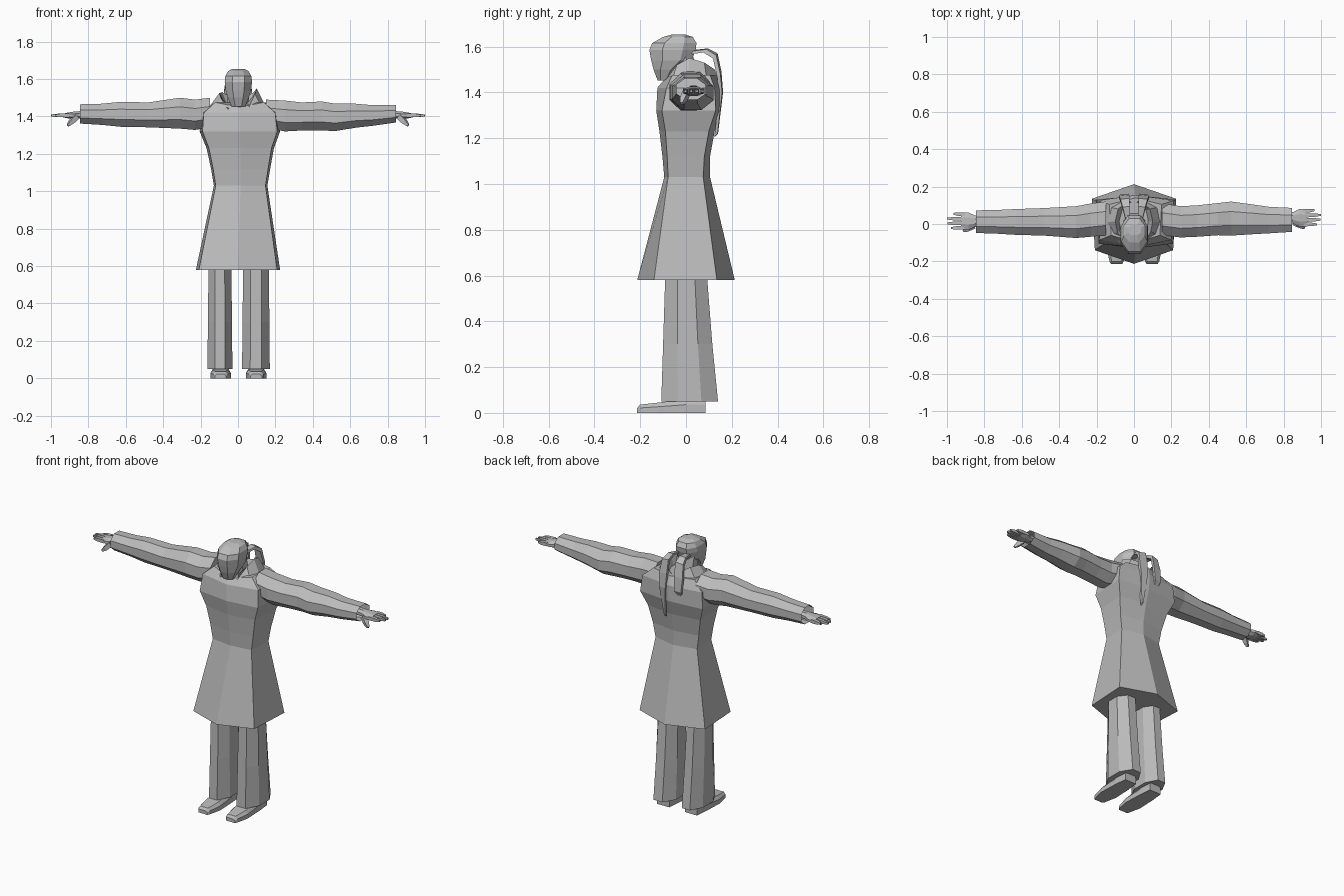
import bpy, bmesh, math
from mathutils import Vector

cloth = bpy.data.materials.new("plain grey")
cloth.diffuse_color = (0.5, 0.5, 0.5, 1)


def finish(name, bm):
    bmesh.ops.recalc_face_normals(bm, faces=bm.faces[:])
    me = bpy.data.meshes.new(name)
    bm.to_mesh(me)
    bm.free()
    me.materials.append(cloth)
    ob = bpy.data.objects.new(name, me)
    bpy.context.collection.objects.link(ob)
    return ob


def loft(name, rings, cap_start=True, cap_end=True):
    """Skin a row of closed rings with flat faces."""
    bm = bmesh.new()
    vs = [[bm.verts.new(p) for p in r] for r in rings]
    n = len(vs[0])
    for a, b in zip(vs, vs[1:]):
        for i in range(n):
            j = (i + 1) % n
            bm.faces.new((a[i], a[j], b[j], b[i]))
    if cap_start:
        bm.faces.new(vs[0][::-1])
    if cap_end:
        bm.faces.new(vs[-1])
    return finish(name, bm)


def octagon(lo_u, hi_u, lo_v, hi_v):
    """Eight points filling a box."""
    k = math.cos(math.pi / 8)
    cu, cv = (lo_u + hi_u) / 2, (lo_v + hi_v) / 2
    ru, rv = (hi_u - lo_u) / 2 / k, (hi_v - lo_v) / 2 / k
    return [(cu + ru * math.cos(math.pi / 8 + i * math.pi / 4),
             cv + rv * math.sin(math.pi / 8 + i * math.pi / 4)) for i in range(8)]


def bar(name, p, q, r0, r1):
    """Tapered four-sided finger between two points."""
    p, q = Vector(p), Vector(q)
    d = (q - p).normalized()
    u = d.cross(Vector((0, 0, 1))).normalized()
    w = d.cross(u)
    ring = lambda c, r: [c + r * (u * a + w * b) for a, b in
                         ((-1, -1), (1, -1), (1, 1), (-1, 1))]
    mid = p.lerp(q, 0.6)
    return loft(name, [ring(p, r0), ring(mid, r0 * 0.9), ring(q, r1)])


def ribbon(name, path, thick):
    """Folded cloth strip: each step is a left and a right edge point."""
    rings = []
    for a, b in path:
        a, b = Vector(a), Vector(b)
        t = Vector((0, thick * 0.7, thick * 0.7))
        rings.append([a, b, b - t, a - t])
    return loft(name, rings)


# Coat: six-sided rings (z, centre x, half width, front mid, front corner, back corner, back mid)
coat = [(0.58, 0, 0.225, -0.213, -0.14, 0.135, 0.213),
        (1.03, 0.014, 0.143, -0.095, -0.078, 0.075, 0.105),
        (1.12, 0.014, 0.158, -0.103, -0.082, 0.08, 0.105),
        (1.23, 0.012, 0.18, -0.116, -0.09, 0.1, 0.125),
        (1.32, 0.01, 0.215, -0.13, -0.105, 0.13, 0.15),
        (1.42, 0.008, 0.205, -0.125, -0.085, 0.125, 0.155),
        (1.475, 0.008, 0.14, -0.1, -0.06, 0.105, 0.14)]
rings = []
for z, c, w, fm, fc, bc, bmid in coat:
    drop = 0.025 if z > 1.45 else 0
    rings.append([(c, fm, z - drop), (c + w * 0.93, fc, z), (c + w, bc, z),
                  (c, bmid, z), (c - w, bc, z), (c - w * 0.93, fc, z)])
loft("coat", rings)

# Sleeves: rings (x, low y, high y, low z, high z), open at the cuff
sleeves = {
    "left": (1, [(0.15, -0.06, 0.11, 1.34, 1.49), (0.25, -0.072, 0.095, 1.32, 1.485),
                 (0.34, -0.068, 0.1, 1.325, 1.475), (0.45, -0.06, 0.112, 1.325, 1.48),
                 (0.52, -0.062, 0.12, 1.322, 1.468), (0.63, -0.055, 0.105, 1.34, 1.468),
                 (0.72, -0.05, 0.092, 1.35, 1.46), (0.845, -0.042, 0.086, 1.368, 1.46)]),
    "right": (-1, [(0.15, -0.06, 0.12, 1.34, 1.5), (0.23, -0.068, 0.11, 1.328, 1.49),
                   (0.31, -0.075, 0.095, 1.335, 1.5), (0.48, -0.062, 0.085, 1.342, 1.475),
                   (0.63, -0.058, 0.08, 1.345, 1.478), (0.73, -0.052, 0.075, 1.355, 1.468),
                   (0.845, -0.048, 0.073, 1.362, 1.465)]),
}
for side, (s, data) in sleeves.items():
    loft(side + "_sleeve",
         [[(s * x, y, z) for y, z in octagon(a, b, c, d)] for x, a, b, c, d in data],
         cap_end=False)

    # Hand: wrist and palm, four fingers, drooping thumb
    cy = 0.033 if s > 0 else 0.015
    palm = [(0.76, 0.026, 1.39, 1.43), (0.85, 0.03, 1.388, 1.428),
            (0.885, 0.047, 1.385, 1.425), (0.925, 0.044, 1.393, 1.418)]
    loft(side + "_palm", [[(s * x, y, z) for y, z in octagon(cy - w, cy + w, a, b)]
                          for x, w, a, b in palm])
    for i, tip in enumerate((0.978, 0.998, 1.0, 0.965)):
        y = cy - 0.035 + i * 0.0235
        bar(f"{side}_finger_{i + 1}", (s * 0.905, y, 1.406),
            (s * tip, y * 1.08, 1.405), 0.0105, 0.005)
    bar(side + "_thumb", (s * 0.862, cy - 0.03, 1.4),
        (s * 0.91, cy - 0.052, 1.352), 0.014, 0.006)

    # Trouser leg and shoe
    lo, hi = (0.022, 0.17) if s > 0 else (0.03, 0.163)
    loft(side + "_trouser_leg",
         [[(s * u, v, z) for u, v in octagon(lo + g, hi - g, a, b)]
          for z, g, a, b in ((0.05, 0, -0.108, 0.14), (0.3, 0.002, -0.1, 0.115),
                             (0.62, 0.006, -0.09, 0.09))])
    cx, shoe = s * (0.097 if s > 0 else 0.093), []
    for y, w, h in ((-0.213, 0.03, 0.022), (-0.2, 0.038, 0.036), (-0.12, 0.055, 0.045),
                    (0.0, 0.05, 0.06), (0.085, 0.042, 0.06)):
        shoe.append([(cx - w, y, 0), (cx + w, y, 0), (cx + w, y, h * 0.6),
                     (cx + w * 0.7, y, h), (cx - w * 0.7, y, h), (cx - w, y, h * 0.6)])
    loft(side + "_shoe", shoe)

# Head: rings (z, front y, back y, half width)
head = [(1.452, -0.124, -0.075, 0.036), (1.5, -0.142, -0.035, 0.056),
        (1.54, -0.152, 0.025, 0.068), (1.585, -0.16, 0.042, 0.073),
        (1.615, -0.148, 0.046, 0.07), (1.642, -0.1, 0.03, 0.055),
        (1.653, -0.06, -0.005, 0.035)]
rings = []
for z, f, b, w in head:
    q = (b - f) * 0.28
    rings.append([(x * w + 0.002, y, z) for x, y in
                  ((-0.45, f), (0.45, f), (1, f + q), (1, b - q),
                   (0.5, b), (-0.5, b), (-1, b - q), (-1, f + q))])
loft("head", rings)

# Neck
loft("neck", [[(u, v, z) for u, v in octagon(-0.055, 0.06, a, b)]
              for z, a, b in ((1.4, -0.07, 0.07), (1.48, -0.075, 0.055),
                              (1.56, -0.08, 0.03))])

# Upturned collar: pointed wings beside the neck joining a raised back
for s, tip in ((1, 1.55), (-1, 1.525)):
    side = "left" if s > 0 else "right"
    bm = bmesh.new()
    inner = [(0.055, -0.1, 1.44), (0.09, -0.04, tip - 0.03), (0.1, 0.015, tip),
             (0.085, 0.08, 1.53), (0.03, 0.125, 1.5)]
    outer = [(0.075, -0.105, 1.43), (0.125, -0.06, 1.455), (0.14, 0.01, 1.47),
             (0.13, 0.09, 1.46), (0.04, 0.148, 1.44)]
    a = [bm.verts.new((s * x, y, z)) for x, y, z in inner]
    b = [bm.verts.new((s * x, y, z)) for x, y, z in outer]
    c = [bm.verts.new((s * (x - 0.035), y * 0.85, 1.44)) for x, y, z in inner]
    for p, q in ((a, b), (c, a)):
        for i in range(4):
            bm.faces.new((p[i], p[i + 1], q[i + 1], q[i]))
    finish(side + "_collar_wing", bm)

    # Cloth tail looping from the head over the collar and down the back
    end = 1.22 if s > 0 else 1.36
    ribbon(side + "_scarf_tail",
           [((s * 0.02, 0.03, 1.585), (s * 0.045, 0.03, 1.58)),
            ((s * 0.022, 0.095, 1.592), (s * 0.06, 0.09, 1.588)),
            ((s * 0.025, 0.138, 1.57), (s * 0.072, 0.132, 1.562)),
            ((s * 0.025, 0.155, 1.49), (s * 0.08, 0.15, 1.48)),
            ((s * 0.03, 0.162, 1.4), (s * 0.075, 0.158, 1.4)),
            ((s * 0.045, 0.14, end), (s * 0.055, 0.138, end))], 0.02)
